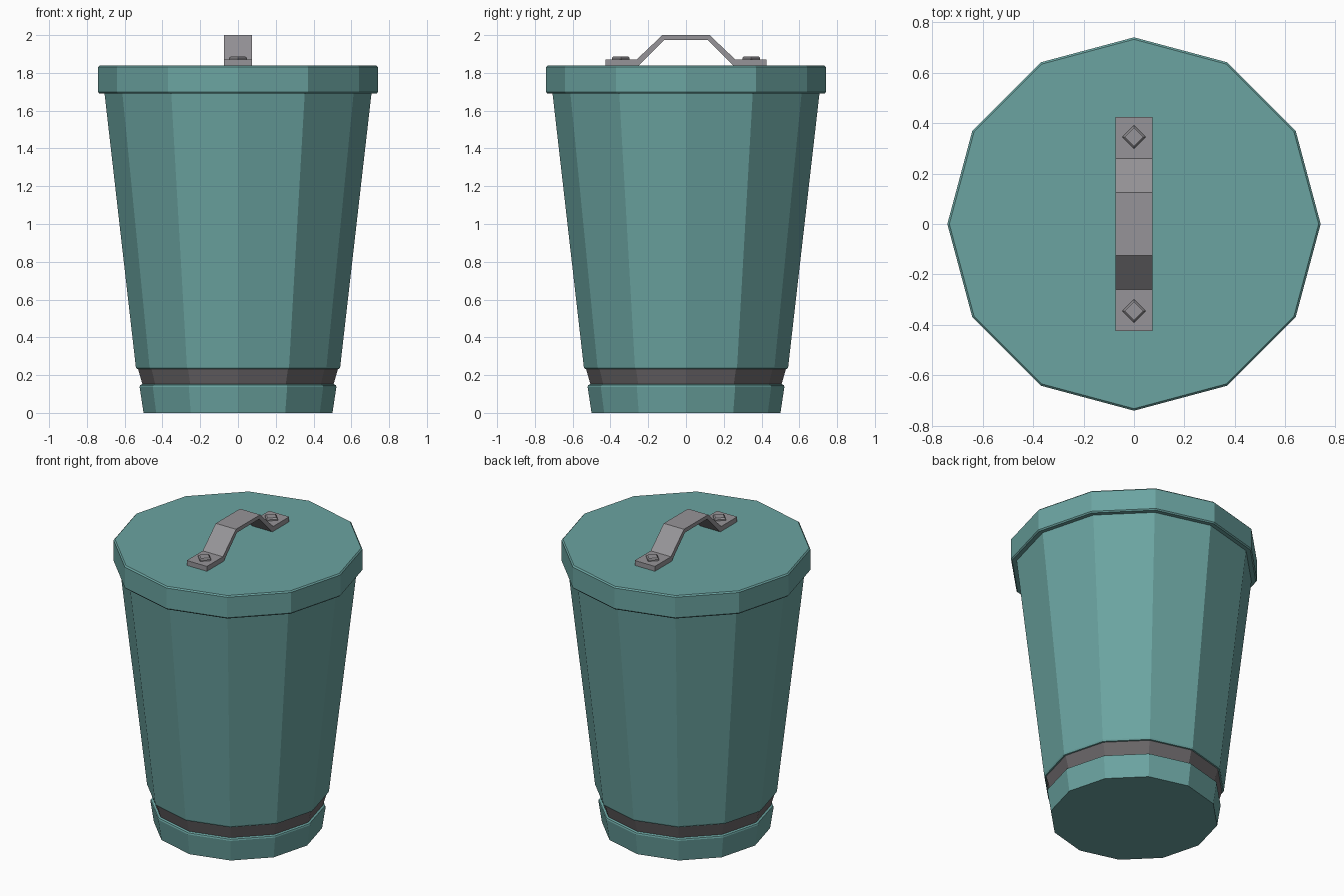
import bpy, bmesh, math

if "Cube" in bpy.data.objects:
    bpy.data.objects.remove(bpy.data.objects["Cube"])


def material(name, rgb):
    """Flat material from an sRGB 0-255 colour."""
    lin = [(c / 255 / 12.92) if c < 11 else ((c / 255 + 0.055) / 1.055) ** 2.4 for c in rgb]
    m = bpy.data.materials.new(name)
    m.diffuse_color = (*lin, 1)
    m.use_nodes = True
    m.node_tree.nodes["Principled BSDF"].inputs["Base Color"].default_value = m.diffuse_color
    return m


teal = material("teal paint", (107, 164, 161))
steel = material("grey steel", (150, 148, 152))
dark = material("dark grey", (106, 102, 104))


def finish(name, bm, mats):
    bmesh.ops.recalc_face_normals(bm, faces=bm.faces)
    me = bpy.data.meshes.new(name)
    bm.to_mesh(me)
    bm.free()
    for m in mats:
        me.materials.append(m)
    ob = bpy.data.objects.new(name, me)
    bpy.context.collection.objects.link(ob)
    return ob


def lathe(name, profile, sides, mats, cap_low=True, cap_top=True, centre=(0, 0), rule=None):
    """Stack of polygon rings from (radius, z) points."""
    bm = bmesh.new()
    rings = []
    for r, z in profile:
        rings.append([bm.verts.new((centre[0] + r * math.cos(2 * math.pi * i / sides),
                                    centre[1] + r * math.sin(2 * math.pi * i / sides), z))
                      for i in range(sides)])
    for a, b in zip(rings, rings[1:]):
        for i in range(sides):
            j = (i + 1) % sides
            f = bm.faces.new((a[i], a[j], b[j], b[i]))
            if rule and rule(f.calc_center_median().z):
                f.material_index = 1
    if cap_low:
        bm.faces.new(rings[0][::-1])
    if cap_top:
        bm.faces.new(rings[-1])
    return finish(name, bm, mats)


# Tapered can with the dark recessed band near the foot
lathe("can_body", [(0.50, 0), (0.521, 0.138), (0.518, 0.147), (0.506, 0.152),
                   (0.529, 0.232), (0.537, 0.234), (0.541, 0.244), (0.707, 1.695)],
      12, [teal, dark], rule=lambda z: 0.16 < z < 0.225)

# Lid with small bevels on both rims
lathe("lid", [(0.705, 1.69), (0.733, 1.69), (0.74, 1.698), (0.74, 1.832), (0.732, 1.84)],
      12, [teal], cap_low=True)

# Bent strap handle: half profile (y, z) mirrored, extruded across x
under = [(0.425, 1.84), (0.25, 1.84), (0.115, 1.975)]
upper = [(0.125, 2.0), (0.26, 1.872), (0.425, 1.872)]
lower = under + [(-y, z) for y, z in reversed(under)]
top = list(reversed(upper)) + [(-y, z) for y, z in upper]
bm = bmesh.new()
rows = [[bm.verts.new((x, y, z)) for y, z in line] for x in (-0.073, 0.073) for line in (lower, top)]
lo_l, up_l, lo_r, up_r = rows
for i in range(5):
    for a, b in ((lo_l, up_l), (up_l, up_r), (up_r, lo_r), (lo_r, lo_l)):
        bm.faces.new((a[i], a[i + 1], b[i + 1], b[i]))
for i in (0, 5):
    bm.faces.new((lo_l[i], up_l[i], up_r[i], lo_r[i]))
finish("handle", bm, [steel])

# Square bolt heads
for side, y in (("front", -0.345), ("back", 0.345)):
    lathe("bolt_" + side, [(0.047, 1.87), (0.047, 1.88), (0.037, 1.888)], 4, [steel], centre=(0, y))
